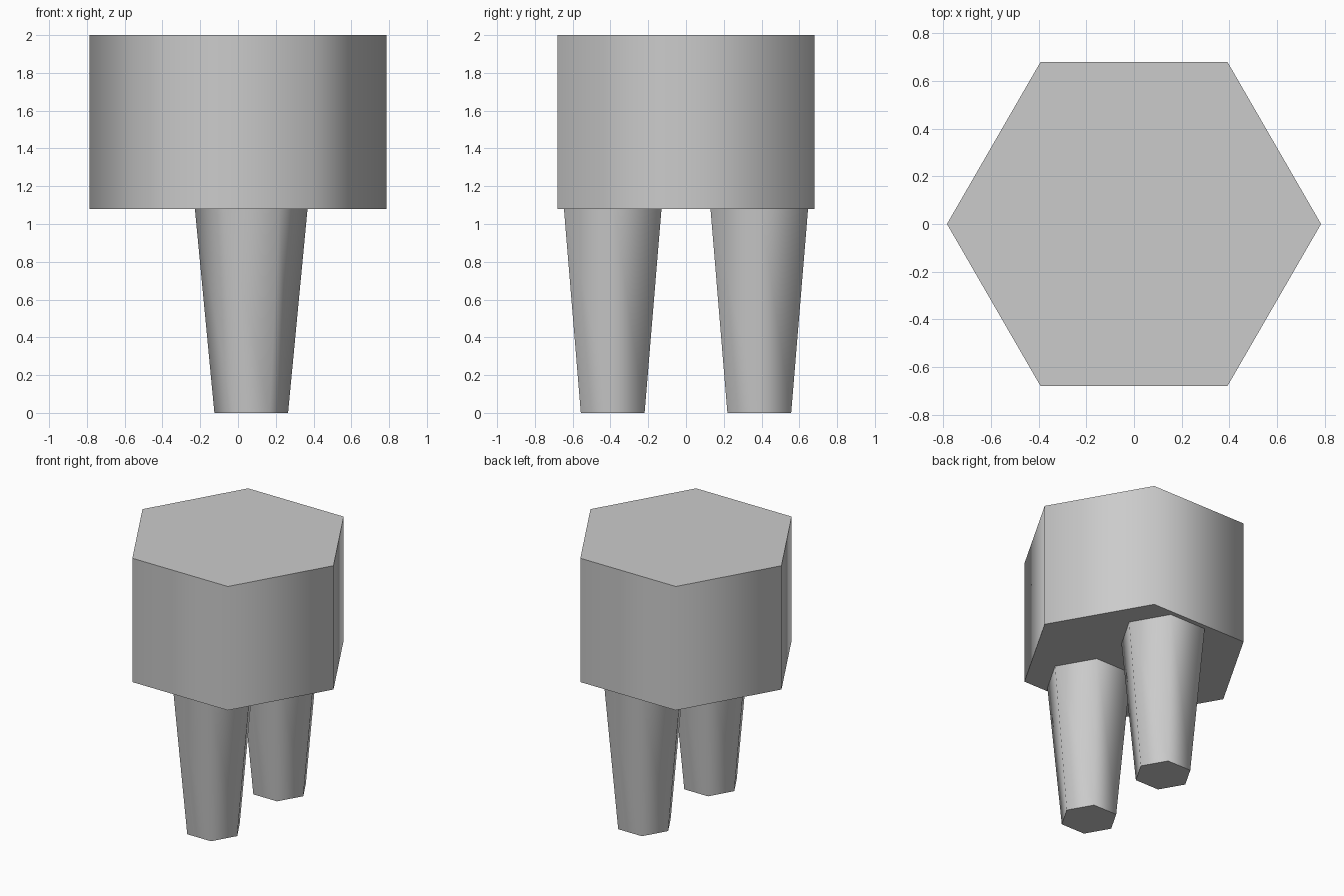
import bpy
import math

cube = bpy.data.objects.get("Cube")
if cube:
    bpy.data.objects.remove(cube, do_unlink=True)

grey = bpy.data.materials.new("light_grey")
grey.use_nodes = True
colour = (0.6, 0.6, 0.6, 1)
grey.diffuse_color = colour
grey.node_tree.nodes["Principled BSDF"].inputs["Base Color"].default_value = colour


def hex_prism(name, x, y, bottom, top, bottom_radius, top_radius):
    """Six-sided, optionally tapered solid with two corners on its x axis."""
    bpy.ops.mesh.primitive_cone_add(
        vertices=6, radius1=bottom_radius, radius2=top_radius,
        depth=top - bottom, location=(x, y, (bottom + top) / 2),
        rotation=(0, 0, math.radians(30)))
    obj = bpy.context.object
    obj.name = name
    bpy.ops.object.transform_apply(location=False, rotation=True, scale=True)
    # Smooth around the sides, crisp at the end caps
    bpy.ops.object.shade_smooth_by_angle(angle=math.radians(70))
    obj.data.materials.append(grey)
    return obj


# Hexagonal body
hex_prism("body", 0, 0, 1.08, 2.0, 0.785, 0.785)

# Tapered legs, set a little into the body
for name, side in (("front_leg", -1), ("back_leg", 1)):
    hex_prism(name, 0.07, side * 0.388, 0, 1.12, 0.195, 0.302)
